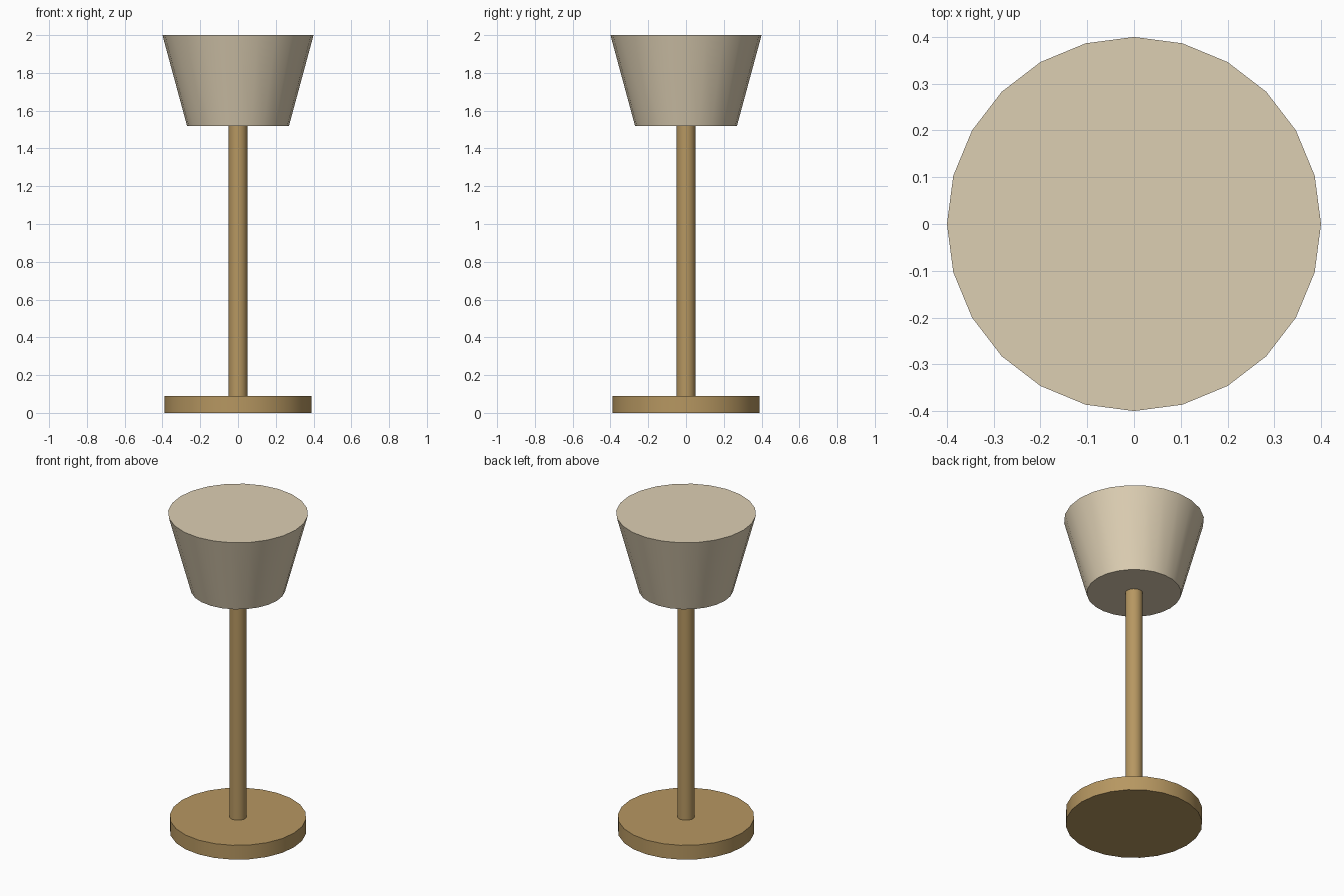
import bpy
import math

if "Cube" in bpy.data.objects:
    bpy.data.objects.remove(bpy.data.objects["Cube"])


def material(name, color):
    mat = bpy.data.materials.new(name)
    mat.diffuse_color = color
    mat.use_nodes = True
    mat.node_tree.nodes["Principled BSDF"].inputs["Base Color"].default_value = mat.diffuse_color
    return mat


def round_part(name, r_bottom, r_top, z0, z1, mat, sides=24):
    bpy.ops.mesh.primitive_cone_add(vertices=sides, radius1=r_bottom, radius2=r_top,
                                    depth=z1 - z0, location=(0, 0, (z0 + z1) / 2))
    obj = bpy.context.object
    obj.name = name
    obj.data.materials.append(mat)
    bpy.ops.object.shade_smooth_by_angle(angle=math.radians(35))
    return obj


brass = material("brass", (0.47, 0.31, 0.12, 1))
fabric = material("fabric", (0.72, 0.62, 0.45, 1))

# Flat round foot
round_part("base", 0.39, 0.39, 0.0, 0.09, brass)

# Slim upright between foot and shade
round_part("pole", 0.05, 0.05, 0.09, 1.52, brass)

# Closed tapered shade, wider at the top
round_part("lampshade", 0.27, 0.40, 1.52, 2.0, fabric)
